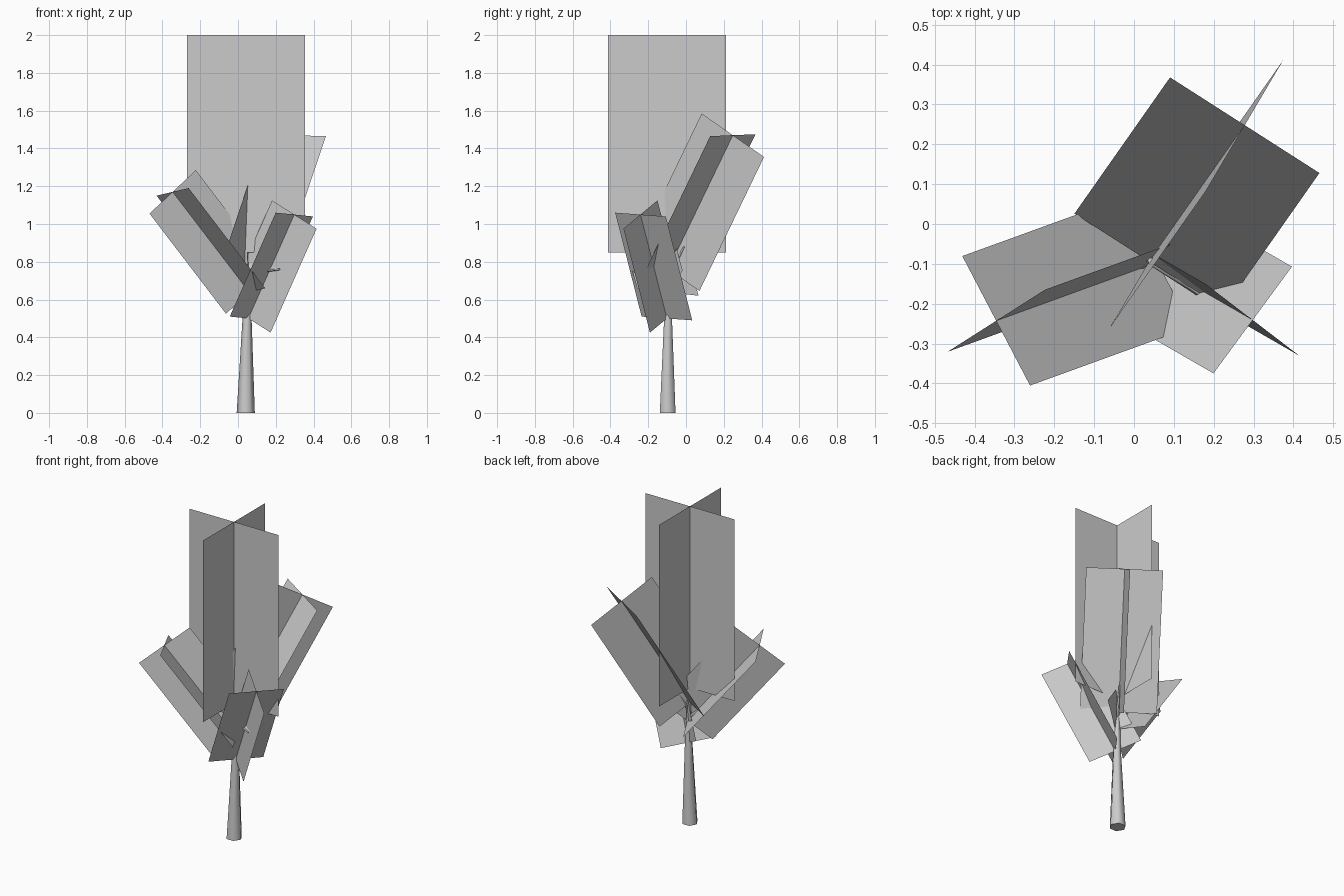
import bpy, bmesh, math
from mathutils import Vector

if "Cube" in bpy.data.objects:
    bpy.data.objects.remove(bpy.data.objects["Cube"])


def make_object(name, bm):
    mesh = bpy.data.meshes.new(name)
    bm.to_mesh(mesh)
    bm.free()
    ob = bpy.data.objects.new(name, mesh)
    bpy.context.collection.objects.link(ob)
    return ob


def crossed_cards(name, top, down, half_u, half_v):
    """Two flat leaf cards crossing along a shared axis."""
    top, down = Vector(top), Vector(down)
    bm = bmesh.new()
    for h in (Vector(half_u), Vector(half_v)):
        corners = (top - h, top + h, top + h + down, top - h + down)
        bm.faces.new([bm.verts.new(c) for c in corners])
    return make_object(name, bm)


def tapered_limb(name, points, sides):
    """Tapered tube through (x, y, z, radius) points."""
    bm = bmesh.new()
    axis = (Vector(points[-1][:3]) - Vector(points[0][:3])).normalized()
    ref = Vector((1, 0, 0)) if abs(axis.z) > 0.9 else Vector((0, 0, 1))
    u = (ref - axis * ref.dot(axis)).normalized()
    v = axis.cross(u)
    rings = []
    for x, y, z, r in points:
        ring = []
        for i in range(sides):
            a = 2 * math.pi * i / sides
            ring.append(bm.verts.new(Vector((x, y, z)) + (u * math.cos(a) + v * math.sin(a)) * r))
        rings.append(ring)
    for lo, hi in zip(rings, rings[1:]):
        for i in range(sides):
            j = (i + 1) % sides
            bm.faces.new((lo[i], lo[j], hi[j], hi[i]))
    bm.faces.new(rings[0][::-1])
    bm.faces.new(rings[-1])
    ob = make_object(name, bm)
    for p in ob.data.polygons:
        p.use_smooth = len(p.vertices) == 4
    return ob


# Trunk
tapered_limb("trunk", [(0.041, -0.097, 0, 0.048), (0.048, -0.095, 0.5, 0.024),
                       (0.042, -0.092, 0.87, 0.008)], 6)

# Short side branches
tapered_limb("branch_back", [(0.045, -0.093, 0.72, 0.013), (0.10, -0.01, 0.88, 0.004)], 4)
tapered_limb("branch_left", [(0.045, -0.093, 0.66, 0.013), (-0.05, -0.13, 0.76, 0.004)], 4)
tapered_limb("branch_front", [(0.045, -0.093, 0.74, 0.012), (0.222, -0.216, 0.76, 0.004)], 4)

# Upright crown foliage
crossed_cards("crown_foliage", (0.042, -0.10, 2.0), (0, 0, -1.15), (0.3125, 0, 0), (0, 0.3125, 0))

# Leaning foliage on each branch
crossed_cards("back_foliage", (0.278, 0.248, 1.47), (-0.24, -0.342, -0.71),
              (0.1875, -0.12, -0.005), (0.0975, 0.165, -0.115))
crossed_cards("left_foliage", (-0.346, -0.243, 1.17), (0.405, 0.147, -0.53),
              (0.085, -0.1625, 0.02), (0.1225, 0.078, 0.115))
crossed_cards("front_foliage", (0.298, -0.241, 1.05), (-0.243, 0.14, -0.55),
              (0.0985, 0.134, -0.01), (0.1175, -0.09, -0.075))
